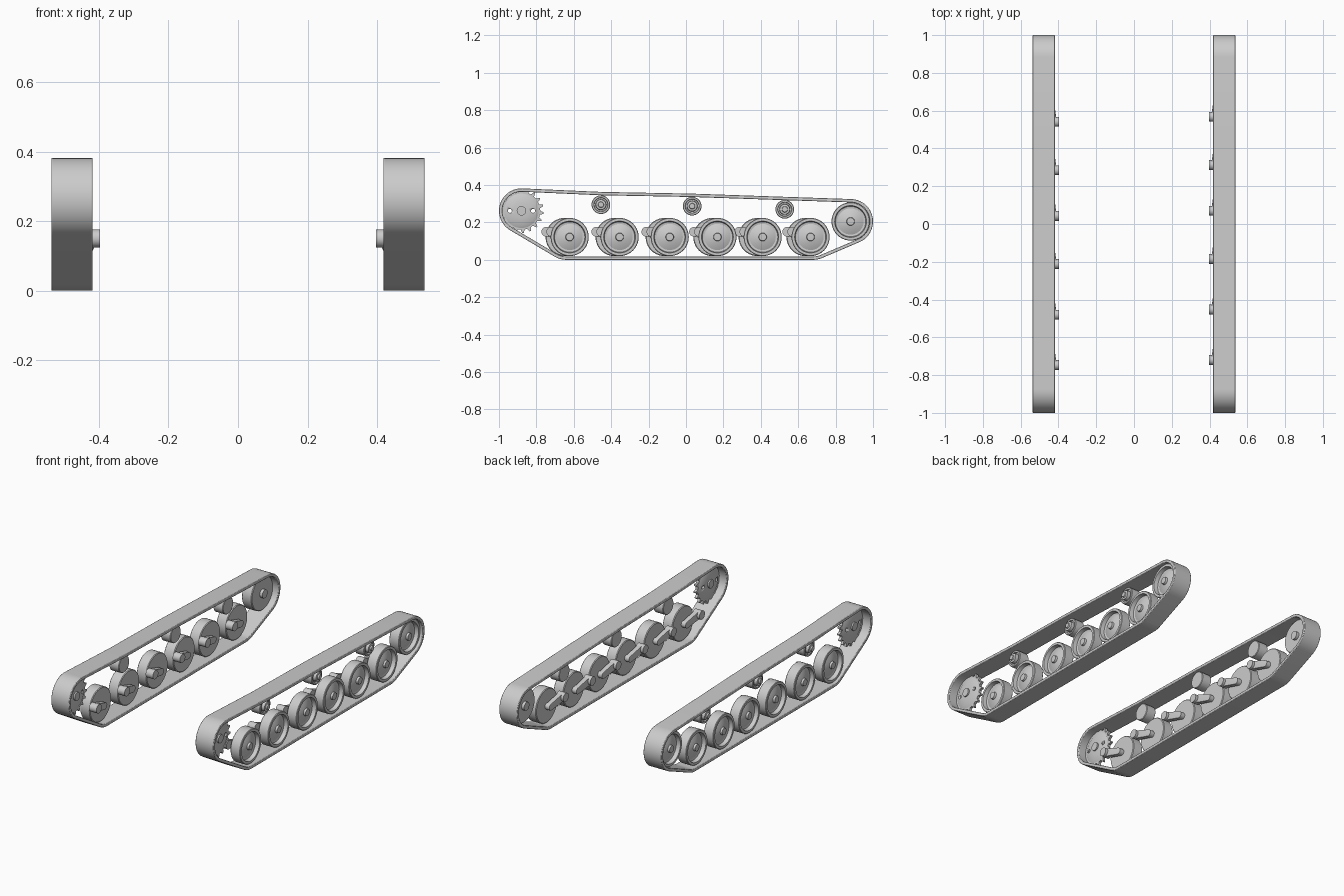
import bpy, bmesh, math

if "Cube" in bpy.data.objects:
    bpy.data.objects.remove(bpy.data.objects["Cube"])

grey = bpy.data.materials.new("track grey")
grey.diffuse_color = (0.6, 0.6, 0.6, 1)
grey.use_nodes = True
grey.node_tree.nodes["Principled BSDF"].inputs["Base Color"].default_value = grey.diffuse_color


def finish(bm, name):
    """Turn a bmesh into a grey object, smooth except at sharp edges."""
    bmesh.ops.remove_doubles(bm, verts=bm.verts, dist=1e-5)
    bmesh.ops.recalc_face_normals(bm, faces=bm.faces)
    me = bpy.data.meshes.new(name)
    bm.to_mesh(me)
    bm.free()
    me.polygons.foreach_set("use_smooth", [True] * len(me.polygons))
    me.set_sharp_from_angle(angle=math.radians(30))
    me.materials.append(grey)
    ob = bpy.data.objects.new(name, me)
    bpy.context.collection.objects.link(ob)
    return ob


def lathe(name, profile, y, z, s, n=40):
    """Spin (radius, x) points about an axle parallel to x; s mirrors it."""
    bm = bmesh.new()
    rings = []
    for r, x in profile:
        if r == 0:
            rings.append([bm.verts.new((s * x, y, z))] * n)
        else:
            rings.append([bm.verts.new((s * x, y + r * math.cos(2 * math.pi * i / n),
                                        z + r * math.sin(2 * math.pi * i / n))) for i in range(n)])
    for a, b in zip(rings, rings[1:]):
        for i in range(n):
            j = (i + 1) % n
            bm.faces.new(dict.fromkeys((a[i], a[j], b[j], b[i])))
    return finish(bm, name)


def arc(y, z, r, a0, a1, n):
    return [(y + r * math.cos(math.radians(a0 + (a1 - a0) * i / n)),
             z + r * math.sin(math.radians(a0 + (a1 - a0) * i / n))) for i in range(n + 1)]


def belt_loop(t):
    """Belt outline, moved inward by t."""
    pts = arc(-0.88, 0.262, 0.12 - t, 87, 240, 20)
    pts += arc(-0.64, 0.122, 0.122 - t, 240, 270, 5)
    pts += arc(0.68, 0.122, 0.122 - t, 270, 293, 4)
    pts += arc(0.88, 0.205, 0.12 - t, 293, 448, 20)
    pts += [(0.525, 0.337 - t), (0.03, 0.354 - t), (-0.45, 0.363 - t)]
    return pts


def belt(s):
    bm = bmesh.new()
    loops = [[bm.verts.new((s * x, y, z)) for y, z in belt_loop(t)]
             for x, t in ((0.418, 0), (0.537, 0), (0.537, 0.018), (0.418, 0.018))]
    n = len(loops[0])
    for k in range(4):
        a, b = loops[k], loops[(k + 1) % 4]
        for i in range(n):
            j = (i + 1) % n
            bm.faces.new((a[i], a[j], b[j], b[i]))
    ob = finish(bm, "track_belt")
    bev = ob.modifiers.new("edge", "BEVEL")
    bev.width, bev.segments, bev.limit_method = 0.003, 2, 'ANGLE'
    bev.angle_limit = math.radians(60)


def sprocket(y, z, s, teeth=18):
    # hidden cutter for the two through holes
    cut = bmesh.new()
    for dy in (-0.062, 0.062):
        lo, hi = [[cut.verts.new((x, y + dy + 0.011 * math.cos(i * math.pi / 6),
                                  z + 0.011 * math.sin(i * math.pi / 6))) for i in range(12)]
                  for x in (s * 0.43, s * 0.53)]
        cut.faces.new(lo)
        cut.faces.new(hi)
        for i in range(12):
            cut.faces.new((lo[i], lo[i - 1], hi[i - 1], hi[i]))
    cutter = finish(cut, "sprocket_hole_cutter")
    cutter.hide_render = True
    cutter.hide_viewport = True
    # toothed plate
    bm = bmesh.new()
    outline = []
    for k in range(teeth):
        for f, r in ((0, 0.101), (0.4, 0.101), (0.6, 0.119), (0.8, 0.119)):
            a = 2 * math.pi * (k + f) / teeth
            outline.append((y + r * math.cos(a), z + r * math.sin(a)))
    lo, hi = [[bm.verts.new((x, p, q)) for p, q in outline] for x in (s * 0.467, s * 0.483)]
    bm.faces.new(lo)
    bm.faces.new(hi)
    for i in range(len(lo)):
        bm.faces.new((lo[i], lo[i - 1], hi[i - 1], hi[i]))
    plate = finish(bm, "sprocket_teeth")
    # shallow domed disc either side, with a hub
    dome = lathe("sprocket_dome", [(0, 0.455), (0.04, 0.456), (0.08, 0.461), (0.098, 0.47),
                                   (0.098, 0.48), (0.08, 0.489), (0.04, 0.494), (0, 0.495)], y, z, s)
    lathe("sprocket_hub", [(0, 0.447), (0.025, 0.447), (0.025, 0.503), (0, 0.503)], y, z, s, 24)
    for ob in (plate, dome):
        mod = ob.modifiers.new("holes", "BOOLEAN")
        mod.operation, mod.object, mod.solver = 'DIFFERENCE', cutter, 'EXACT'


def swing_arm(y, z, s):
    """Tapered arm from wheel axle up and forward to its pivot stub."""
    py, pz = y - 0.098, 0.15
    bm = bmesh.new()
    for cy, cz, r, x0, x1 in ((y, z, 0.02, 0.425, 0.45), (py, pz, 0.024, 0.412, 0.44)):
        for x in (x0, x1):
            for p, q in arc(cy, cz, r, 0, 345, 23):
                bm.verts.new((s * x, p, q))
    bmesh.ops.convex_hull(bm, input=bm.verts)
    finish(bm, "swing_arm")
    lathe("arm_pivot", [(0, 0.397), (0.026, 0.397), (0.026, 0.445), (0, 0.445)], py, pz, s, 24)
    lathe("wheel_axle", [(0, 0.43), (0.018, 0.43), (0.018, 0.48), (0, 0.48)], y, z, s, 24)


# dished wheel: flat inside, raised rim, recessed cone and hub outside
WHEEL = [(0, 0.455), (0.098, 0.455), (0.102, 0.459), (0.102, 0.517), (0.099, 0.52), (0.085, 0.52),
         (0.081, 0.496), (0.07, 0.494), (0.045, 0.505), (0.022, 0.51), (0.02, 0.522), (0, 0.523)]
# return roller: drum with stepped hub
ROLLER = [(0, 0.435), (0.047, 0.435), (0.05, 0.438), (0.05, 0.497), (0.047, 0.5), (0.038, 0.5),
          (0.036, 0.49), (0.029, 0.49), (0.027, 0.512), (0.016, 0.514), (0.014, 0.522), (0, 0.522)]

for s in (1, -1):
    belt(s)
    sprocket(-0.88, 0.262, s)
    lathe("idler_wheel", WHEEL, 0.88, 0.205, s)
    lathe("idler_axle", [(0, 0.438), (0.025, 0.438), (0.025, 0.47), (0, 0.47)], 0.88, 0.205, s, 24)
    for y, z in ((-0.455, 0.295), (0.033, 0.287), (0.528, 0.27)):
        lathe("return_roller", ROLLER, y, z, s, 32)
    # road wheels are slightly staggered between the two sides
    shift = 0 if s > 0 else -0.027
    for y in (-0.622, -0.355, -0.087, 0.168, 0.41, 0.666):
        lathe("road_wheel", WHEEL, y + shift, 0.122, s)
        swing_arm(y + shift, 0.122, s)
